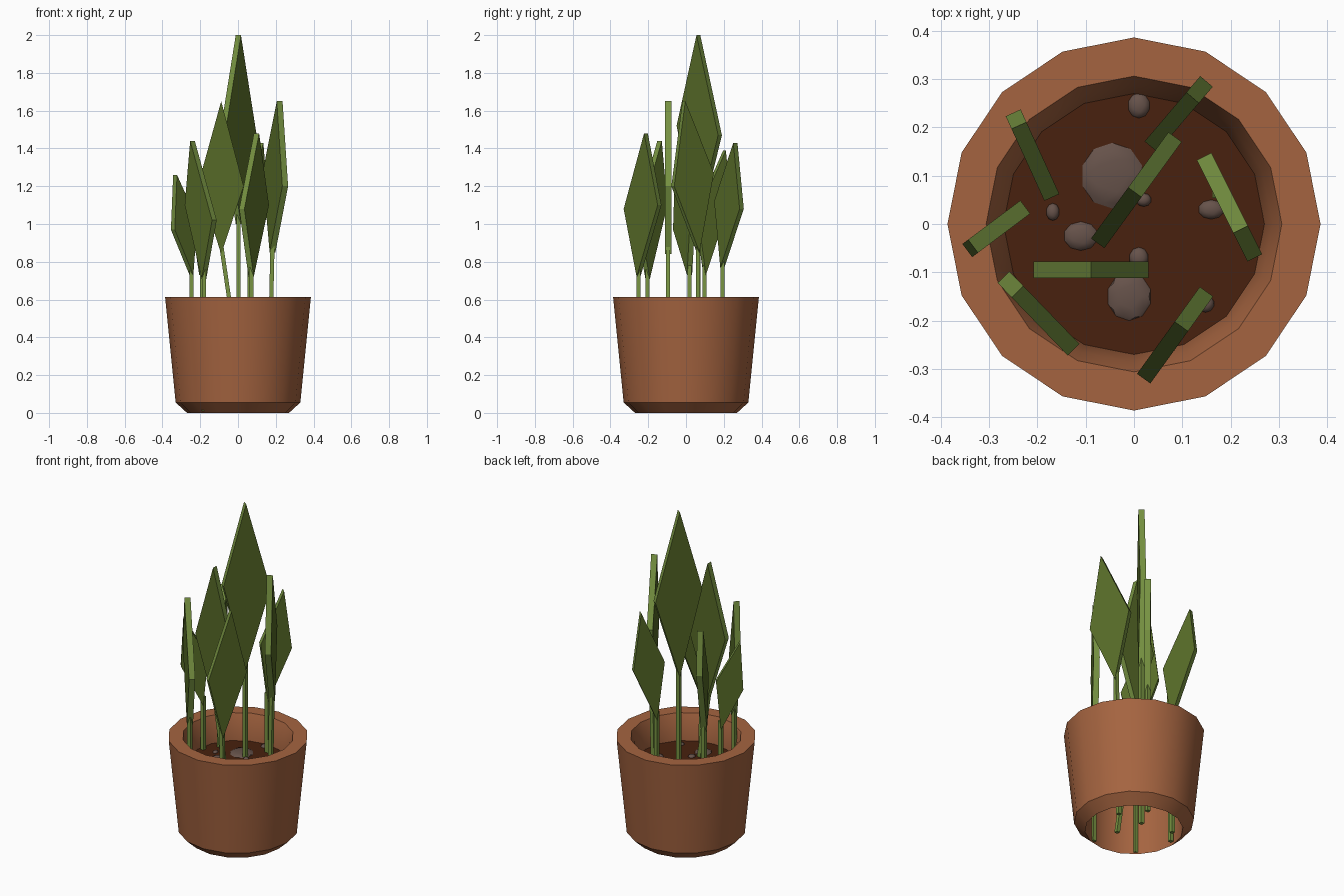
import bpy, bmesh, math
from mathutils import Vector

old = bpy.data.objects.get("Cube")
if old:
    bpy.data.objects.remove(old, do_unlink=True)


def material(name, *rgb):
    """Flat colour given as 0-255 display values."""
    lin = [((c / 255 + 0.055) / 1.055) ** 2.4 for c in rgb] + [1]
    m = bpy.data.materials.new(name)
    m.use_nodes = True
    m.diffuse_color = lin
    bsdf = next(n for n in m.node_tree.nodes if n.type == 'BSDF_PRINCIPLED')
    bsdf.inputs["Base Color"].default_value = lin
    bsdf.inputs["Roughness"].default_value = 0.8
    return m


TERRACOTTA = material("terracotta", 165, 100, 64)
SOIL = material("soil brown", 72, 33, 14)
STONE = material("stone grey", 102, 82, 74)
LEAF = material("leaf green", 86, 106, 39)
EDGE = material("light edge green", 120, 148, 66)


def finish(bm, name, mats, smooth=False):
    bmesh.ops.recalc_face_normals(bm, faces=bm.faces)
    me = bpy.data.meshes.new(name)
    bm.to_mesh(me)
    bm.free()
    for m in mats:
        me.materials.append(m)
    if smooth:
        me.shade_smooth()
        me.set_sharp_from_angle(angle=math.radians(30))
    ob = bpy.data.objects.new(name, me)
    bpy.context.collection.objects.link(ob)
    return ob


SIDES = 16
SOIL_Z = 0.46

# Pot: thick open shell, a closed profile turned around z
profile = [(0.27, 0), (0.33, 0.055), (0.386, 0.613), (0.306, 0.613),
           (0.287, 0.56), (0.27, SOIL_Z)]
bm = bmesh.new()
rings = []
for i in range(SIDES):
    a = math.tau * i / SIDES
    rings.append([bm.verts.new((r * math.cos(a), r * math.sin(a), z)) for r, z in profile])
n = len(profile)
for i in range(SIDES):
    p, q = rings[i], rings[(i + 1) % SIDES]
    for j in range(n):
        k = (j + 1) % n
        bm.faces.new((p[j], q[j], q[k], p[k]))
finish(bm, "pot", [TERRACOTTA], smooth=True)

# Soil surface
bm = bmesh.new()
bmesh.ops.create_circle(bm, cap_ends=True, segments=SIDES, radius=0.272)
bmesh.ops.translate(bm, verts=bm.verts, vec=(0, 0, SOIL_Z))
finish(bm, "soil", [SOIL])

# Stones: flattened lumps half sunk in the soil (x, y, half width, half depth)
stones = [(-0.045, 0.1, 0.065, 0.068), (-0.11, -0.025, 0.036, 0.03),
          (-0.01, -0.15, 0.046, 0.05), (0.01, -0.07, 0.02, 0.022),
          (0.16, 0.03, 0.027, 0.02), (-0.168, 0.025, 0.014, 0.018),
          (0.01, 0.245, 0.023, 0.026), (0.02, 0.05, 0.016, 0.014),
          (0.148, -0.165, 0.018, 0.018)]
for i, (x, y, w, d) in enumerate(stones):
    bm = bmesh.new()
    bmesh.ops.create_icosphere(bm, subdivisions=2, radius=1)
    for v in bm.verts:
        v.co = (x + v.co.x * w, y + v.co.y * d, SOIL_Z + v.co.z * 0.012)
    finish(bm, f"stone_{i + 1}", [STONE], smooth=True)


THICK = 0.034


def leaf(name, a, b, za, zb, tip_t, tip_z, low_t, low_z):
    """Diamond slab; a and b are its side corners, t runs from a to b."""
    a, b = Vector((*a, 0)), Vector((*b, 0))
    side = (b - a).normalized().cross(Vector((0, 0, 1))) * THICK / 2
    up = Vector((0, 0, 1))
    low = a.lerp(b, low_t) + up * low_z
    outline = [low, b + up * zb, a.lerp(b, tip_t) + up * tip_z, a + up * za]
    bm = bmesh.new()
    front = [bm.verts.new(p + side) for p in outline]
    back = [bm.verts.new(p - side) for p in outline]
    bm.faces.new(front)
    bm.faces.new(back[::-1])
    for i in range(4):
        j = (i + 1) % 4
        rim = bm.faces.new((front[i], back[i], back[j], front[j]))
        rim.material_index = 1
    finish(bm, name, [LEAF, EDGE])
    return low


def stem(name, top, foot):
    """Thin square rod from the leaf down through the soil."""
    bm = bmesh.new()
    h = 0.011
    corners = [Vector((sx * h, sy * h, 0)) for sx, sy in ((-1, -1), (1, -1), (1, 1), (-1, 1))]
    lower = [bm.verts.new(foot + c) for c in corners]
    upper = [bm.verts.new(top + c) for c in corners]
    bm.faces.new(lower[::-1])
    bm.faces.new(upper)
    for i in range(4):
        j = (i + 1) % 4
        bm.faces.new((lower[i], lower[j], upper[j], upper[i]))
    finish(bm, name, [EDGE])


# Leaves: corner a, corner b, corner heights, tip place and height,
# lower point place and height, then sideways lean of the stem foot
leaves = {
    "tall": ((-0.075, -0.04), (0.085, 0.18), 1.52, 1.47, 0.48, 2.0, 0.48, 1.0, 0),
    "front": ((-0.208, -0.095), (0.03, -0.095), 1.22, 1.2, 0.5, 1.65, 0.5, 0.84, 0.13),
    "left": ((0.145, 0.14), (0.25, -0.07), 1.27, 1.2, 0.72, 1.65, 0.36, 0.85, -0.02),
    "back_left": ((0.035, 0.16), (0.15, 0.295), 1.12, 1.08, 0.75, 1.43, 0.24, 0.77, 0),
    "front_left": ((0.02, -0.32), (0.15, -0.14), 1.08, 1.1, 0.6, 1.48, 0.38, 0.72, 0.01),
    "front_right": ((-0.27, -0.11), (-0.125, -0.26), 1.1, 1.02, 0.2, 1.44, 0.62, 0.71, 0),
    "back_right": ((-0.25, 0.23), (-0.17, 0.055), 1.13, 1.05, 0.15, 1.39, 0.75, 0.73, 0),
    "right": ((-0.345, -0.055), (-0.225, 0.035), 0.97, 1.02, 0.1, 1.26, 0.82, 0.73, 0),
}
for name, (*shape, lean) in leaves.items():
    low = leaf(name + "_leaf", *shape)
    stem(name + "_stem", low + Vector((0, 0, 0.05)), Vector((low.x + lean, low.y, 0.01)))
